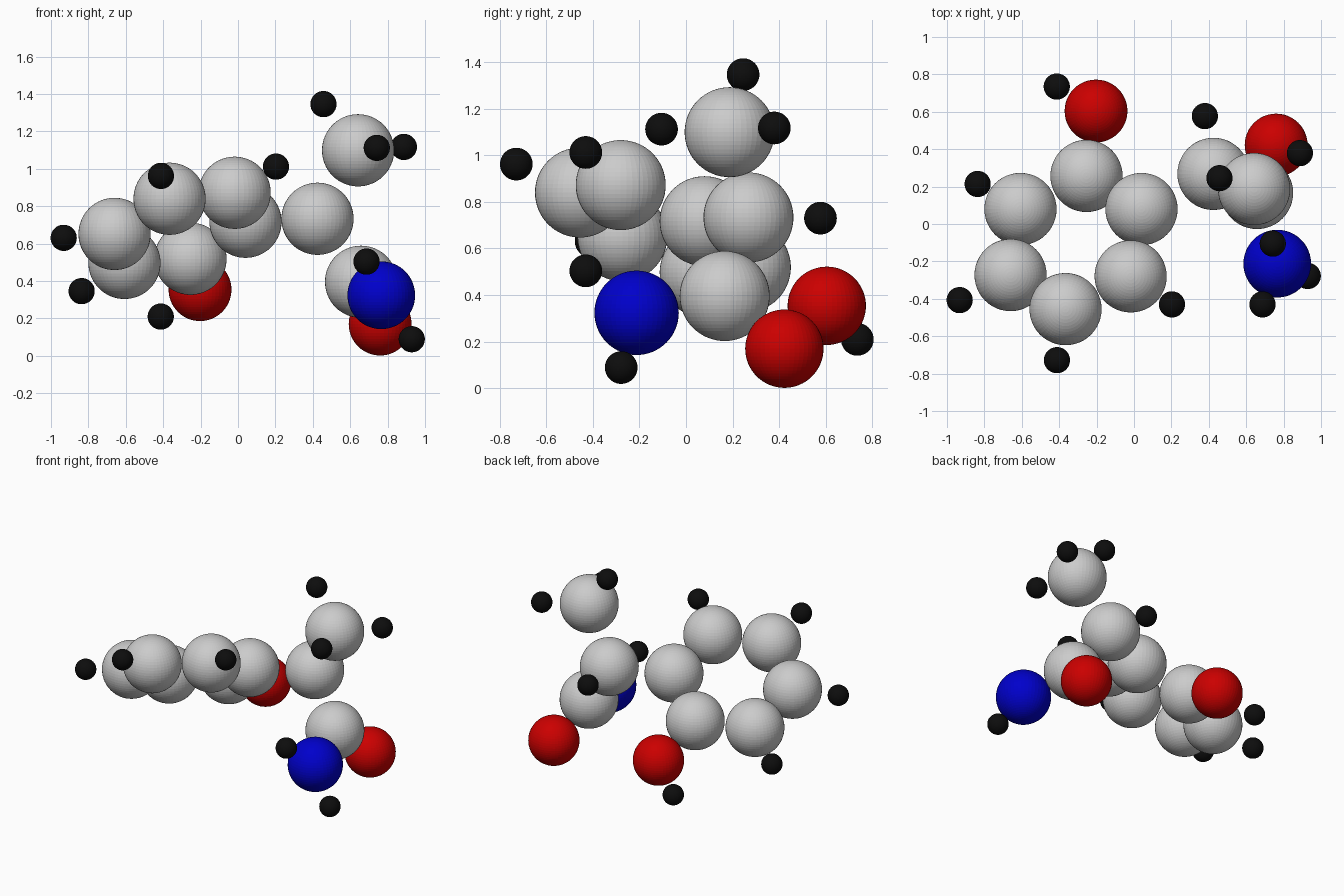
import bpy

if "Cube" in bpy.data.objects:
    bpy.data.objects.remove(bpy.data.objects["Cube"])


def material(name, color):
    m = bpy.data.materials.new(name)
    m.diffuse_color = color
    m.use_nodes = True
    m.node_tree.nodes["Principled BSDF"].inputs["Base Color"].default_value = m.diffuse_color
    return m


# Element styles: radius and material (grey carbon needs none)
STYLES = {
    "carbon": (0.193, None),
    "oxygen": (0.168, material("red", (0.6, 0.0, 0.0, 1))),
    "nitrogen": (0.181, material("blue", (0.0, 0.0, 0.6, 1))),
    "hydrogen": (0.07, material("black", (0.004, 0.004, 0.004, 1))),
}


def atom(name, element, position):
    radius, mat = STYLES[element]
    bpy.ops.mesh.primitive_uv_sphere_add(
        segments=48, ring_count=32, radius=radius, location=position)
    ob = bpy.context.object
    ob.name = name
    if mat:
        ob.data.materials.append(mat)


def group(name, element, positions):
    for i, p in enumerate(positions, 1):
        atom(f"{name}_{i}", element, p)


# Six-membered carbon ring
group("ring_carbon", "carbon", [
    (-0.607, 0.08, 0.497), (-0.254, 0.257, 0.519), (0.04, 0.08, 0.717),
    (-0.018, -0.28, 0.872), (-0.366, -0.455, 0.84), (-0.66, -0.273, 0.652)])

# Hydrogens around the ring
group("ring_hydrogen", "hydrogen", [
    (-0.836, 0.214, 0.346), (-0.932, -0.407, 0.631),
    (-0.412, -0.728, 0.962), (0.203, -0.43, 1.012)])

# Hydroxyl on the ring
atom("hydroxyl_oxygen", "oxygen", (-0.203, 0.604, 0.354))
atom("hydroxyl_hydrogen", "hydrogen", (-0.413, 0.735, 0.21))

# Branching carbon with its hydrogen
atom("branch_carbon", "carbon", (0.425, 0.268, 0.733))
atom("branch_hydrogen", "hydrogen", (0.379, 0.577, 0.73))

# Methyl group
atom("methyl_carbon", "carbon", (0.642, 0.187, 1.099))
group("methyl_hydrogen", "hydrogen", [
    (0.457, 0.245, 1.346), (0.742, -0.105, 1.112), (0.887, 0.379, 1.117)])

# Amide group
atom("amide_carbon", "carbon", (0.658, 0.166, 0.396))
atom("amide_oxygen", "oxygen", (0.76, 0.422, 0.17))
atom("amide_nitrogen", "nitrogen", (0.766, -0.212, 0.324))
group("amide_hydrogen", "hydrogen", [
    (0.687, -0.43, 0.504), (0.929, -0.278, 0.089)])
